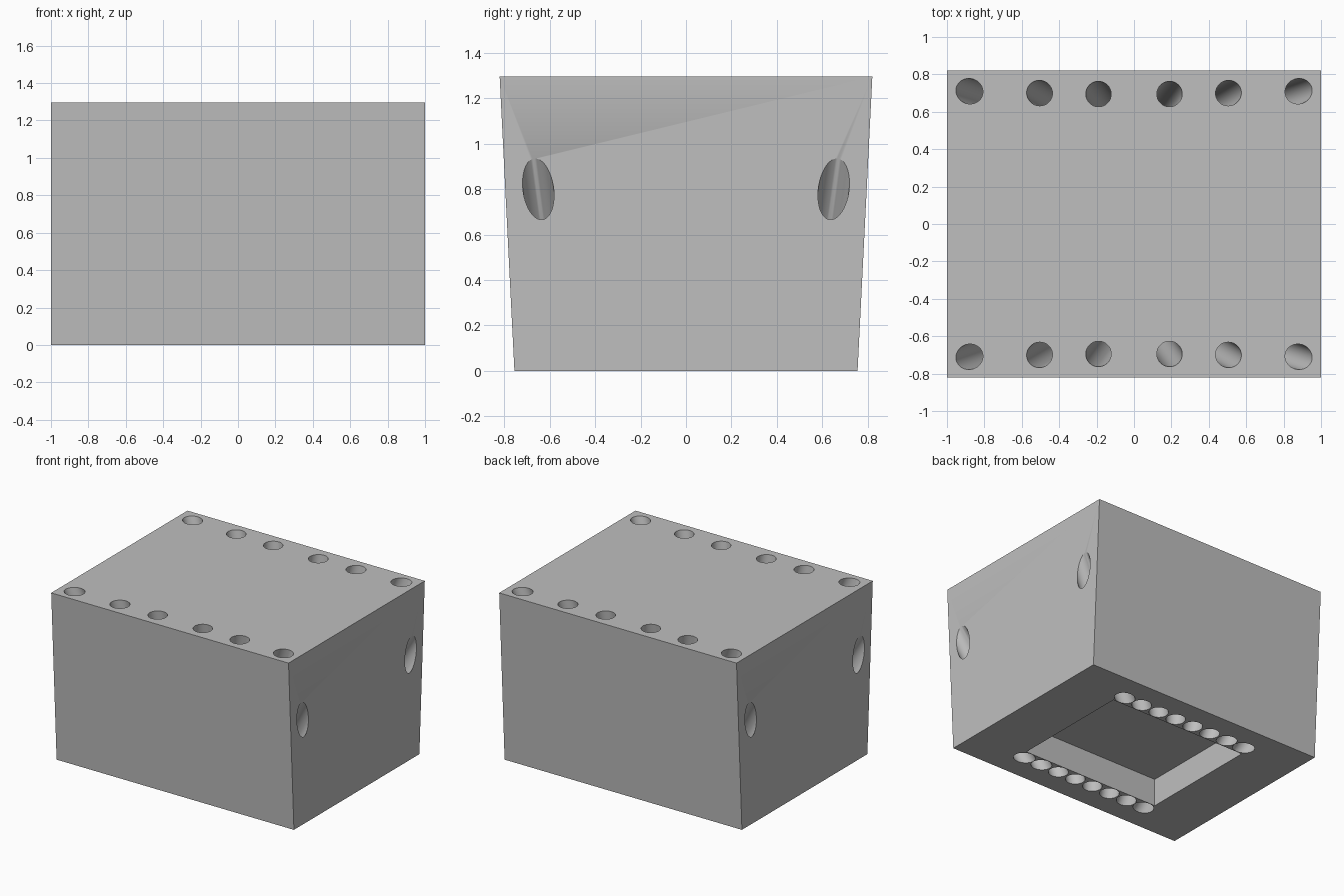
import bpy
import bmesh
from mathutils import Vector

cube = bpy.data.objects.get("Cube")
if cube:
    bpy.data.objects.remove(cube, do_unlink=True)

HEIGHT = 1.295
RADIUS = 0.0675

# Single matte grey
grey = bpy.data.materials.new("matte_grey")
grey.use_nodes = True
colour = (0.52, 0.52, 0.52, 1)
grey.diffuse_color = colour
grey.node_tree.nodes["Principled BSDF"].inputs["Base Color"].default_value = colour


def make_object(name, bm):
    bmesh.ops.recalc_face_normals(bm, faces=bm.faces)
    mesh = bpy.data.meshes.new(name)
    bm.to_mesh(mesh)
    bm.free()
    mesh.materials.append(grey)
    obj = bpy.data.objects.new(name, mesh)
    bpy.context.collection.objects.link(obj)
    return obj


def add_box(bm, half_x, half_y, z0, z1, top_half_y):
    for v in bmesh.ops.create_cube(bm, size=2)["verts"]:
        top = v.co.z > 0
        v.co = (v.co.x * half_x,
                v.co.y * (top_half_y if top else half_y),
                z1 if top else z0)


def add_tunnel(bm, start, end):
    # Straight round bore, run slightly past both openings
    start, end = Vector(start), Vector(end)
    axis = (end - start).normalized()
    a, b = start - axis * 0.08, end + axis * 0.2
    verts = bmesh.ops.create_cone(
        bm, cap_ends=True, segments=48, radius1=RADIUS, radius2=RADIUS,
        depth=(b - a).length)["verts"]
    turn = Vector((0, 0, 1)).rotation_difference(axis)
    for v in verts:
        v.co = turn @ v.co + (a + b) / 2


# Block, widening towards the top at front and back
bm = bmesh.new()
add_box(bm, 1, 0.755, 0, HEIGHT, 0.82)
block = make_object("tapered_block", bm)

# Recess under the block
bm = bmesh.new()
add_box(bm, 0.58, 0.468, -0.02, 0.21, 0.468)
cutters = [make_object("recess_cutter", bm)]

# Bores fan out from two rows below to the top and the two ends
bm = bmesh.new()
exits = [(0.19, 0.695, HEIGHT), (0.505, 0.70, HEIGHT),
         (0.88, 0.71, HEIGHT), (1.0, 0.65, 0.80)]
for sx in (-1, 1):
    for sy in (-1, 1):
        for i, (x, y, z) in enumerate(exits):
            add_tunnel(bm, (sx * 0.1534 * (i + 0.5), sy * 0.54, 0),
                       (sx * x, sy * y, z))
cutters.append(make_object("tunnel_cutter", bm))

# Cut, bake and remove the cutters
bpy.ops.object.select_all(action="DESELECT")
bpy.context.view_layer.objects.active = block
block.select_set(True)
for cutter in cutters:
    cutter.hide_render = True
    cut = block.modifiers.new(cutter.name, "BOOLEAN")
    cut.operation = "DIFFERENCE"
    cut.solver = "EXACT"
    cut.use_self = True
    cut.object = cutter
    bpy.ops.object.modifier_apply(modifier=cut.name)
    bpy.data.objects.remove(cutter, do_unlink=True)

bpy.ops.object.shade_smooth_by_angle()
